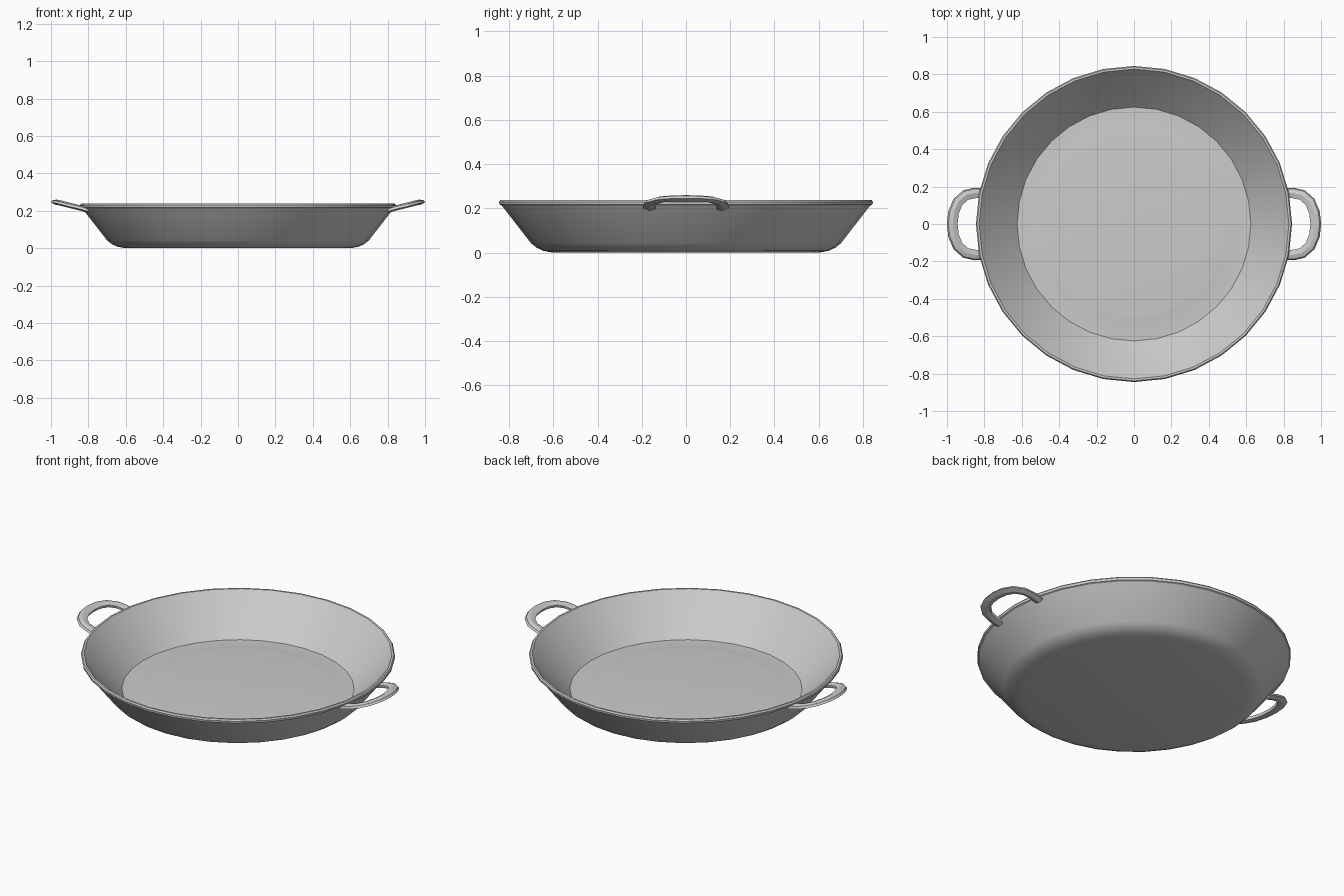
import bpy, bmesh, math
from mathutils import Vector

cube = bpy.data.objects.get("Cube")
if cube:
    bpy.data.objects.remove(cube, do_unlink=True)

SEGMENTS = 32
metal = bpy.data.materials.new("grey_metal")
metal.use_nodes = True
grey = (0.6, 0.6, 0.6, 1)
metal.diffuse_color = grey
metal.node_tree.nodes["Principled BSDF"].inputs["Base Color"].default_value = grey


def finish(bm, name, angle):
    bmesh.ops.recalc_face_normals(bm, faces=bm.faces)
    mesh = bpy.data.meshes.new(name)
    bm.to_mesh(mesh)
    bm.free()
    mesh.materials.append(metal)
    obj = bpy.data.objects.new(name, mesh)
    bpy.context.collection.objects.link(obj)
    bpy.ops.object.select_all(action="DESELECT")
    obj.select_set(True)
    bpy.context.view_layer.objects.active = obj
    bpy.ops.object.shade_smooth_by_angle(angle=math.radians(angle))
    return obj


def bridge(bm, a, b):
    n = len(a)
    for i in range(n):
        j = (i + 1) % n
        bm.faces.new((a[i], a[j], b[j], b[i]))


def lathe(name, profile, angle):
    bm = bmesh.new()
    rings = []
    for r, z in profile:
        turn = [math.tau * i / SEGMENTS for i in range(SEGMENTS)]
        rings.append([bm.verts.new((r * math.cos(t), r * math.sin(t), z)) for t in turn])
    for a, b in zip(rings, rings[1:]):
        bridge(bm, a, b)
    bm.faces.new(rings[0])
    bm.faces.new(rings[-1])
    return finish(bm, name, angle)


# Pan: underside, flared wall, rolled rim, inner wall, slightly raised floor
lathe("pan_body", [
    (0.60, 0.0), (0.645, 0.008), (0.675, 0.022), (0.70, 0.042),
    (0.825, 0.203), (0.833, 0.213), (0.843, 0.217), (0.845, 0.230),
    (0.839, 0.238), (0.828, 0.238), (0.820, 0.228),
    (0.625, 0.030), (0.56, 0.031), (0.52, 0.035), (0.48, 0.038),
], 24)


# Handles: flattened six-sided bar swept around a raised loop
def handle(name, side):
    path = [Vector(p) for p in (
        (0.80, -0.165, 0.203), (0.85, -0.166, 0.217), (0.90, -0.155, 0.229),
        (0.942, -0.118, 0.240), (0.965, -0.062, 0.245), (0.972, 0, 0.246))]
    path += [Vector((p.x, -p.y, p.z)) for p in reversed(path[:-1])]
    section = [(0.028, -0.006), (0.022, 0.007), (0, 0.014),
               (-0.028, 0.007), (-0.026, -0.008), (0, -0.014)]
    bm = bmesh.new()
    rings = []
    for i, p in enumerate(path):
        along = (path[min(i + 1, len(path) - 1)] - path[max(i - 1, 0)]).normalized()
        out = along.cross(Vector((-0.2, 0, 1))).normalized()
        up = out.cross(along)
        ring = []
        for w, h in section:
            v = p + out * w + up * h
            ring.append(bm.verts.new((v.x * side, v.y * side, v.z)))
        rings.append(ring)
    for a, b in zip(rings, rings[1:]):
        bridge(bm, a, b)
    bm.faces.new(rings[0])
    bm.faces.new(rings[-1])
    finish(bm, name, 25)


handle("left_handle", 1)
handle("right_handle", -1)
